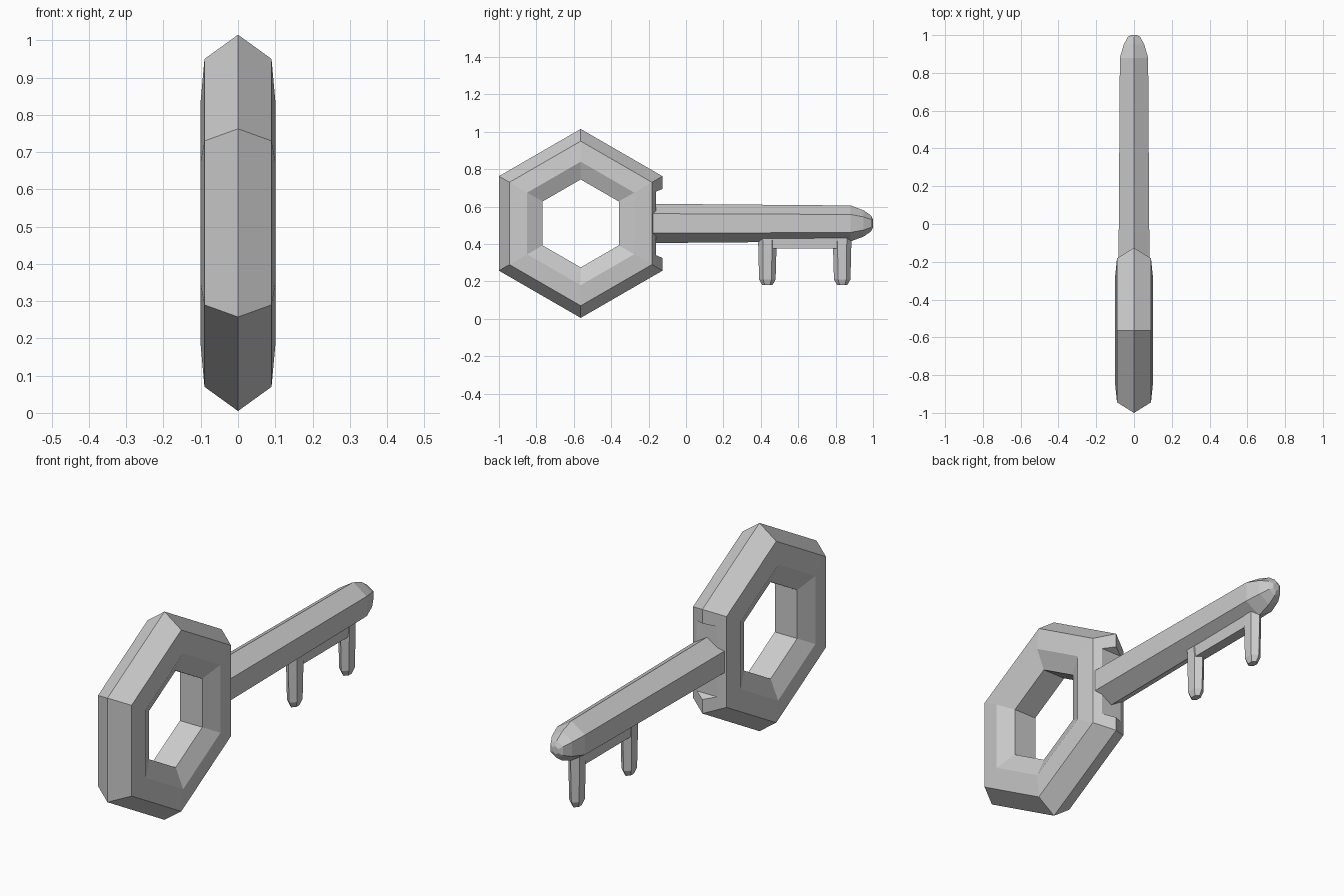
import bpy, bmesh, math
from mathutils import Vector

cube = bpy.data.objects.get("Cube")
if cube:
    bpy.data.objects.remove(cube, do_unlink=True)

GREY = (0.6, 0.6, 0.6, 1)
metal = bpy.data.materials.new("grey metal")
metal.use_nodes = True
metal.diffuse_color = GREY
metal.node_tree.nodes["Principled BSDF"].inputs["Base Color"].default_value = GREY


def loft(name, loops, ring=False):
    """Skin a list of equal point loops; a ring closes on itself, otherwise cap the ends."""
    bm = bmesh.new()
    rows = [[bm.verts.new(p) for p in loop] for loop in loops]
    pairs = list(zip(rows, rows[1:]))
    if ring:
        pairs.append((rows[-1], rows[0]))
    else:
        bm.faces.new(rows[0])
        bm.faces.new(rows[-1])
    for a, b in pairs:
        for i in range(len(a)):
            j = (i + 1) % len(a)
            bm.faces.new((a[i], a[j], b[j], b[i]))
    bmesh.ops.recalc_face_normals(bm, faces=bm.faces)
    mesh = bpy.data.meshes.new(name)
    bm.to_mesh(mesh)
    bm.free()
    mesh.materials.append(metal)
    obj = bpy.data.objects.new(name, mesh)
    bpy.context.collection.objects.link(obj)
    return obj


MID = 0.51       # height of the key's axis
BOW_Y = -0.563   # centre of the bow

# Hexagonal bow: a faceted section swept round six corners
half = [(0.505, 0), (0.44, 0.09), (0.33, 0.1), (0.235, 0.06)]
section = half + [(r, -x) for r, x in reversed(half[1:])]
corners = [math.radians(90 + 60 * i) for i in range(6)]
bow = loft("bow", [[Vector((x, BOW_Y + r * math.cos(a), MID + r * math.sin(a)))
                    for r, x in section] for a in corners], ring=True)

# Notch in the bow's back rim, around the root of the shaft
notch = [(-0.16, 0.17), (-0.1, 0.195), (0, 0.195), (0, -0.195), (-0.1, -0.195), (-0.16, -0.17)]
cutter = loft("notch_cutter", [[(x, y, MID + z) for y, z in notch] for x in (-0.2, 0.2)])
cutter.hide_render = True
cutter.hide_viewport = True
cut = bow.modifiers.new("notch", "BOOLEAN")
cut.operation = "DIFFERENCE"
cut.solver = "EXACT"
cut.object = cutter

# Six-sided shaft with a rounded-off tip
hexagon = [math.radians(90 + 60 * i) for i in range(6)]
stations = [(-0.2, 0.105), (0.88, 0.096), (0.95, 0.07), (0.99, 0.042), (1.0, 0.02)]
loft("shaft", [[(0.9 * r * math.cos(a), y, MID + r * math.sin(a)) for a in hexagon]
               for y, r in stations])

# Two tapered teeth
for name, y0 in (("front_tooth", 0.435), ("rear_tooth", 0.835)):
    levels = [(0.46, 0.05), (0.35, 0.048), (0.21, 0.044), (0.18, 0.027)]
    loft(name, [[(0.7 * r * math.cos(a), y0 + r * math.sin(a), z) for a in hexagon]
                for z, r in levels])

# Bar joining the teeth under the shaft
bar = [(-0.025, 0.375), (0.025, 0.375), (0.03, 0.45), (-0.03, 0.45)]
loft("tooth_bar", [[(x, y, z) for x, z in bar] for y in (0.43, 0.84)])
